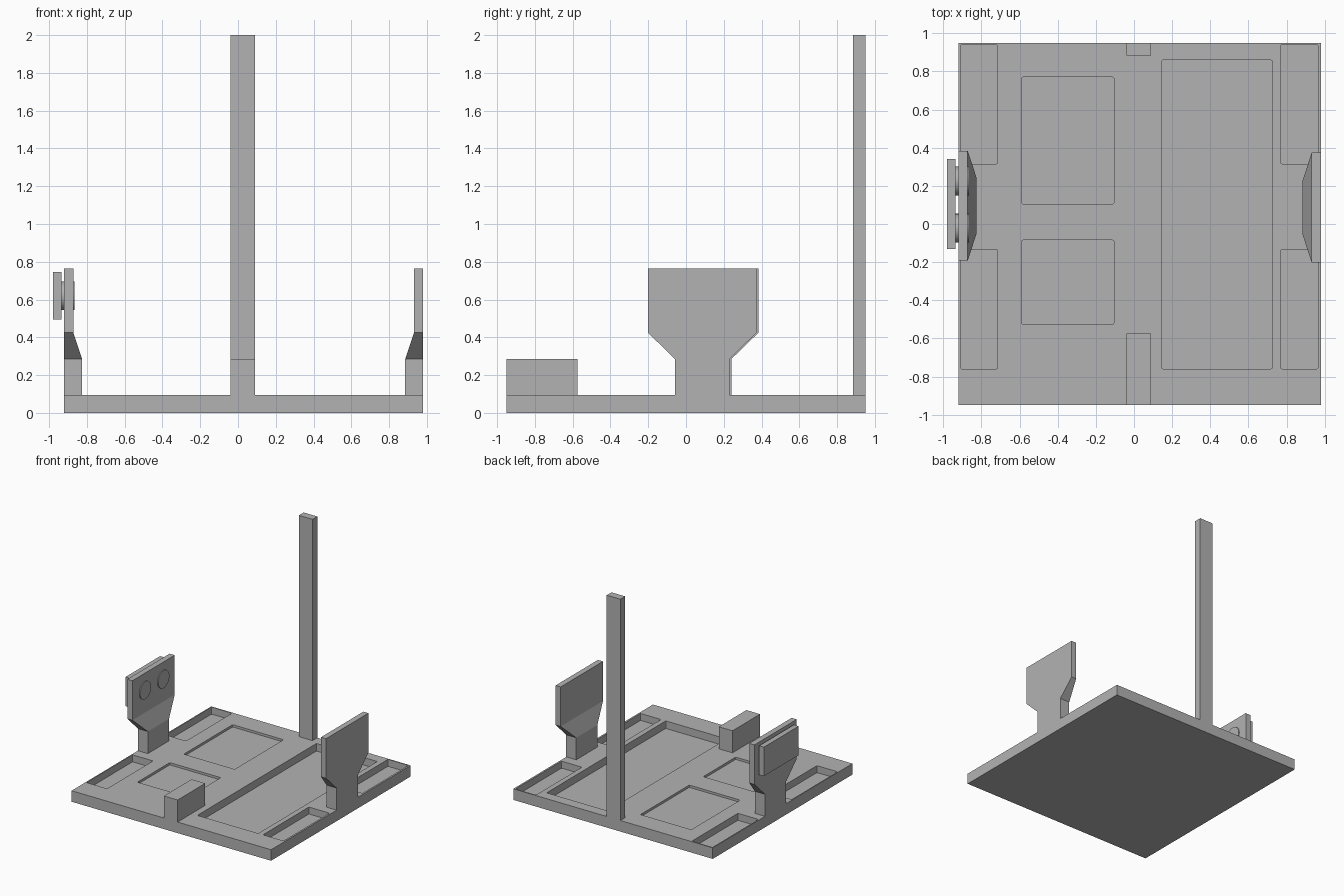
import bpy, bmesh, math
from mathutils import Matrix

if "Cube" in bpy.data.objects:
    bpy.data.objects.remove(bpy.data.objects["Cube"])

grey = bpy.data.materials.new("plain grey")
grey.diffuse_color = (0.45, 0.45, 0.45, 1)
grey.use_nodes = True
grey.node_tree.nodes["Principled BSDF"].inputs["Base Color"].default_value = grey.diffuse_color


def make(name, bm):
    bmesh.ops.recalc_face_normals(bm, faces=bm.faces)
    mesh = bpy.data.meshes.new(name)
    bm.to_mesh(mesh)
    bm.free()
    mesh.materials.append(grey)
    obj = bpy.data.objects.new(name, mesh)
    bpy.context.collection.objects.link(obj)
    return obj


def loft(name, sections):
    """Join rectangles (z, x0, x1, y0, y1) from bottom to top."""
    bm = bmesh.new()
    rings = [[bm.verts.new(p) for p in ((x0, y0, z), (x1, y0, z), (x1, y1, z), (x0, y1, z))]
             for z, x0, x1, y0, y1 in sections]
    bm.faces.new(rings[0])
    bm.faces.new(rings[-1])
    for a, b in zip(rings, rings[1:]):
        for i in range(4):
            j = (i + 1) % 4
            bm.faces.new((a[i], a[j], b[j], b[i]))
    return make(name, bm)


def box(name, x0, x1, y0, y1, z0, z1):
    return loft(name, [(z0, x0, x1, y0, y1), (z1, x0, x1, y0, y1)])


# Base tray
TOP = 0.095
base = box("base_tray", -0.92, 0.98, -0.95, 0.95, 0, TOP)

# Recessed pockets with slightly rounded corners: x0, x1, y0, y1, depth
pockets = [(-0.59, -0.105, 0.105, 0.77, 0.02),
           (-0.59, -0.105, -0.525, -0.085, 0.02),
           (0.145, 0.725, -0.76, 0.86, 0.065)]
for x0, x1 in ((-0.91, -0.715), (0.77, 0.965)):
    for y0, y1 in ((0.315, 0.94), (-0.76, -0.135)):
        pockets.append((x0, x1, y0, y1, 0.06))
for x0, x1, y0, y1, depth in pockets:
    cutter = box("pocket_cutter", x0, x1, y0, y1, TOP - depth, TOP + 0.1)
    bm = bmesh.new()
    bm.from_mesh(cutter.data)
    uprights = [e for e in bm.edges if abs(e.verts[0].co.z - e.verts[1].co.z) > 0.01]
    bmesh.ops.bevel(bm, geom=uprights, offset=0.008, segments=2, affect='EDGES', profile=0.5)
    bm.to_mesh(cutter.data)
    bm.free()
    cutter.hide_render = True
    cutter.hide_set(True)
    cut = base.modifiers.new("pocket", 'BOOLEAN')
    cut.operation = 'DIFFERENCE'
    cut.solver = 'EXACT'
    cut.object = cutter

# Rear post and front block
box("rear_post", -0.04, 0.09, 0.885, 0.95, TOP, 2.0)
box("front_block", -0.04, 0.09, -0.95, -0.575, TOP, 0.285)


# Side brackets: thick stem flaring into a thin wide plate, flat on the outside
def bracket(name, outer, inward, y):
    def section(z, thick, half):
        x0, x1 = sorted((outer, outer + inward * thick))
        return z, x0, x1, y - half, y + half
    loft(name, [section(TOP, 0.095, 0.144), section(0.285, 0.095, 0.144),
                section(0.425, 0.048, 0.288), section(0.765, 0.048, 0.288)])


bracket("left_bracket", -0.92, 1, 0.096)
bracket("right_bracket", 0.98, -1, 0.086)

# Plate outside the left bracket, held by two round pins
box("left_plate", -0.98, -0.935, -0.132, 0.34, 0.495, 0.745)
for i, y in enumerate((-0.022, 0.226)):
    bm = bmesh.new()
    bmesh.ops.create_cone(bm, cap_ends=True, segments=32, radius1=0.076, radius2=0.076, depth=0.07,
                          matrix=Matrix.Translation((-0.9, y, 0.62)) @ Matrix.Rotation(math.pi / 2, 4, 'Y'))
    pin = make(f"pin_{i + 1}", bm)
    bpy.ops.object.select_all(action='DESELECT')
    pin.select_set(True)
    bpy.context.view_layer.objects.active = pin
    bpy.ops.object.shade_smooth_by_angle(angle=math.radians(30))
